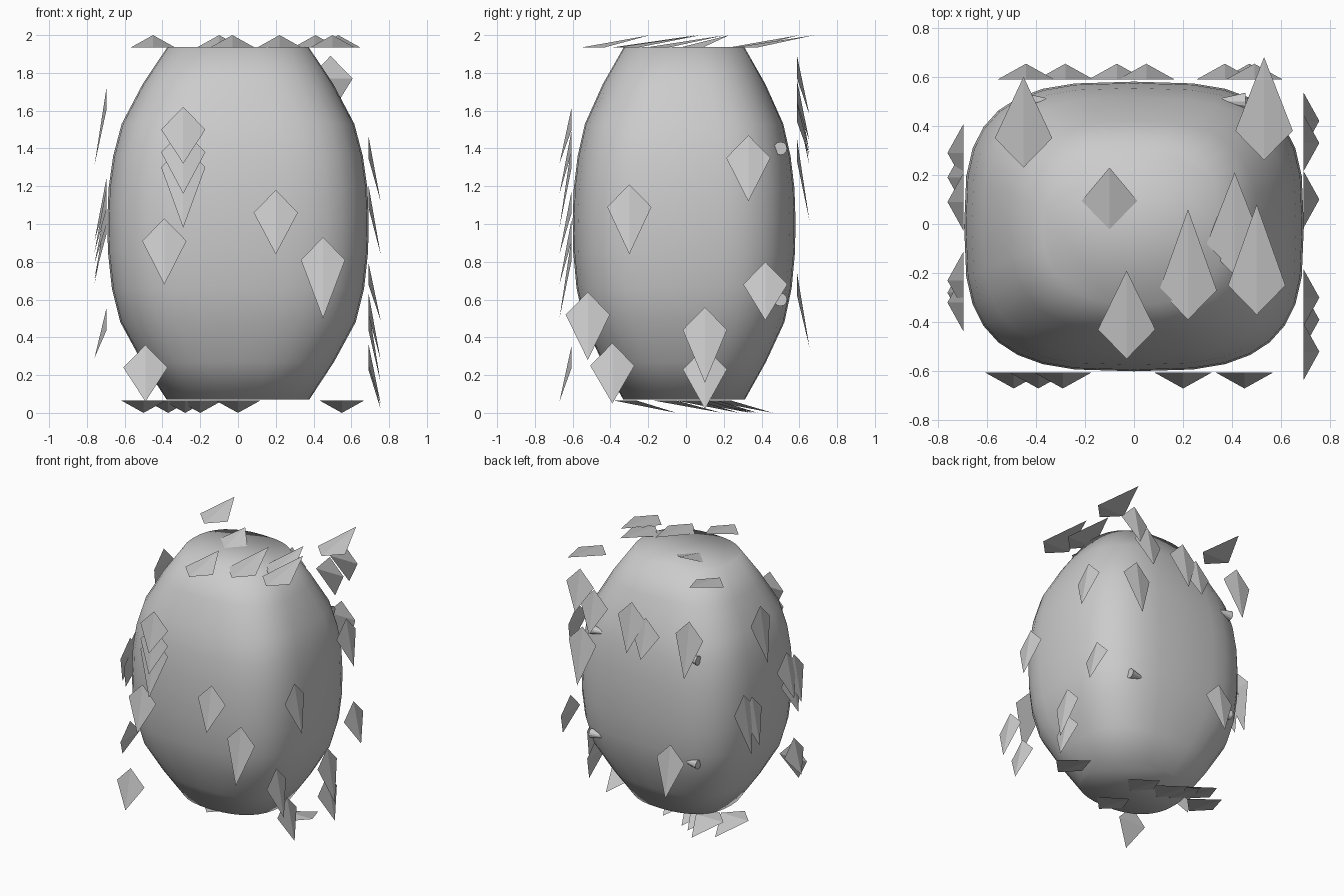
import bpy, bmesh, math
from mathutils import Vector, Matrix

if "Cube" in bpy.data.objects:
    bpy.data.objects.remove(bpy.data.objects["Cube"])

DEPTH = 0.065   # how far each scale tip lifts off its plane
HALF = 0.117    # half width of a scale
SHOULDER = 0.12 # distance from root to widest point


def finish(name, bm, smooth=False):
    bmesh.ops.recalc_face_normals(bm, faces=bm.faces)
    for f in bm.faces:
        f.smooth = smooth
    me = bpy.data.meshes.new(name)
    bm.to_mesh(me)
    bm.free()
    ob = bpy.data.objects.new(name, me)
    bpy.context.collection.objects.link(ob)
    return ob


# Egg-like body: rounded-square rings lofted between two flat caps
def spow(v, p):
    return math.copysign(abs(v) ** p, v)


def body():
    # height, width factor, squareness exponent
    profile = [(0.07, 0.545, 2.4), (0.27, 0.735, 2.7), (0.48, 0.9, 3.0),
               (0.66, 0.965, 3.1), (0.85, 0.995, 3.1), (1.02, 1.0, 3.1),
               (1.19, 0.99, 3.1), (1.36, 0.955, 3.1), (1.53, 0.89, 3.0),
               (1.74, 0.73, 2.7), (1.937, 0.54, 2.4)]
    n = 32
    bm = bmesh.new()
    rings = []
    for z, k, e in profile:
        ring = []
        for i in range(n):
            a = 2 * math.pi * i / n
            x = 0.692 * k * spow(math.cos(a), 2 / e)
            y = 0.59 * k * spow(math.sin(a), 2 / e) - 0.01
            ring.append(bm.verts.new((x, y, z)))
        rings.append(ring)
    for lo, hi in zip(rings, rings[1:]):
        for i in range(n):
            j = (i + 1) % n
            bm.faces.new((lo[i], lo[j], hi[j], hi[i]))
    bm.faces.new(rings[0][::-1])
    bm.faces.new(rings[-1])
    finish("body", bm, True)


# One panel of scales: each scale is a four-cornered wedge, root flat, tip raised
def scales(name, origin, across, along, out, items):
    o, u, v, w = (Vector(p) for p in (origin, across, along, out))
    bm = bmesh.new()
    for c, root, tip in items:
        s = 1 if tip > root else -1
        side = root + s * SHOULDER
        r = bm.verts.new(o + u * c + v * root)
        a = bm.verts.new(o + u * (c - HALF) + v * side)
        b = bm.verts.new(o + u * (c + HALF) + v * side)
        t = bm.verts.new(o + u * c + v * tip + w * DEPTH)
        for tri in ((r, a, t), (r, t, b), (a, b, t), (r, b, a)):
            bm.faces.new(tri)
    finish(name, bm)


body()

X, Y, Z = (1, 0, 0), (0, 1, 0), (0, 0, 1)
# items: position across, root position, tip position
scales("front_scales", (0, -0.605, 0), X, Z, (0, -1, 0), [
    (-0.29, 1.62, 1.32), (-0.29, 1.50, 1.16), (-0.29, 1.42, 0.98),
    (-0.39, 1.03, 0.68), (0.20, 1.18, 0.84), (0.45, 0.93, 0.50),
    (-0.49, 0.36, 0.06)])
scales("right_scales", (0.69, 0, 0), Y, Z, (1, 0, 0), [
    (0.33, 1.47, 1.12), (-0.30, 1.21, 0.84), (-0.52, 0.64, 0.28),
    (-0.39, 0.37, 0.05), (0.42, 0.80, 0.49), (0.10, 0.56, 0.16),
    (0.10, 0.35, 0.02)])
scales("back_scales", (0, 0.588, 0), X, Z, (0, 1, 0), [
    (-0.44, 1.73, 1.31), (-0.28, 0.74, 0.35), (-0.07, 1.66, 1.36),
    (0.05, 1.75, 1.38), (0.37, 1.76, 1.44), (0.47, 1.45, 1.02),
    (0.49, 1.89, 1.58)])
scales("left_scales", (-0.695, 0, 0), Y, Z, (-1, 0, 0), [
    (0.09, 1.73, 1.31), (0.29, 1.12, 0.68), (0.19, 1.07, 0.71),
    (-0.23, 1.25, 0.91), (-0.32, 1.20, 0.85), (-0.28, 1.12, 0.79),
    (-0.32, 0.56, 0.29)])
scales("top_scales", (0, 0, 1.935), X, Y, Z, [
    (-0.45, 0.23, 0.60), (0.53, 0.26, 0.68), (-0.03, -0.55, -0.19),
    (0.22, -0.39, 0.06), (0.50, -0.37, 0.08), (0.41, -0.21, 0.21),
    (-0.10, -0.03, 0.23)])
scales("bottom_scales", (0, 0, 0.065), X, Y, (0, 0, -1), [
    (0.55, -0.17, 0.19), (0.0, -0.38, -0.05), (0.0, -0.05, 0.28),
    (-0.20, 0.0, 0.34), (-0.50, 0.0, 0.36), (-0.37, 0.12, 0.46),
    (-0.28, 0.05, 0.38)])

# Small pegs half sunk in the rear corners, wide end outward
for sx, side in ((1, "right"), (-1, "left")):
    for z, level in ((0.6, "lower"), (1.4, "upper")):
        bm = bmesh.new()
        rot = Matrix.Rotation(-sx * math.pi / 2, 4, 'Y')
        bmesh.ops.create_cone(
            bm, cap_ends=True, segments=12, radius1=0.035, radius2=0.008,
            depth=0.12, matrix=Matrix.Translation((sx * 0.395, 0.5, z)) @ rot)
        finish(f"{level}_{side}_peg", bm)
